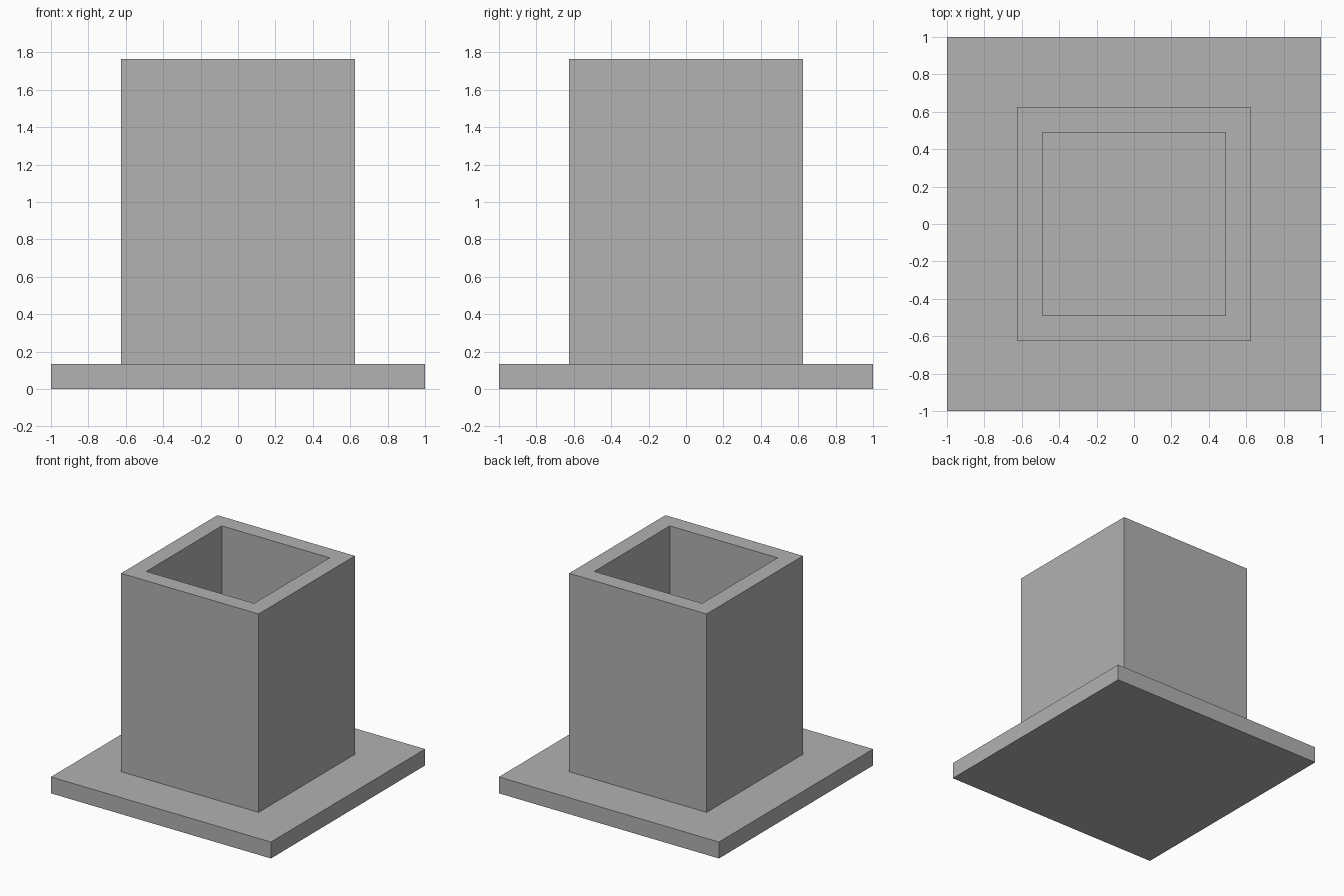
import bpy
import bmesh

cube = bpy.data.objects.get("Cube")
if cube:
    bpy.data.objects.remove(cube, do_unlink=True)

BASE_HALF, BASE_TOP = 1.0, 0.135
OUTER, INNER, TOP = 0.625, 0.49, 1.765

grey = bpy.data.materials.new("plain grey")
grey.use_nodes = True
colour = (0.445, 0.445, 0.445, 1)
grey.diffuse_color = colour
grey.node_tree.nodes["Principled BSDF"].inputs["Base Color"].default_value = colour


def square(bm, half, z):
    """Four corners of a centred square, counter-clockwise."""
    corners = ((-1, -1), (1, -1), (1, 1), (-1, 1))
    return [bm.verts.new((x * half, y * half, z)) for x, y in corners]


def stepped_solid(name, profile):
    """Join square rings given as (half width, height) and cap both ends."""
    bm = bmesh.new()
    rings = [square(bm, half, z) for half, z in profile]
    bm.faces.new(reversed(rings[0]))
    for low, high in zip(rings, rings[1:]):
        for i in range(4):
            j = (i + 1) % 4
            bm.faces.new((low[i], low[j], high[j], high[i]))
    bm.faces.new(rings[-1])
    bmesh.ops.recalc_face_normals(bm, faces=bm.faces)
    mesh = bpy.data.meshes.new(name)
    bm.to_mesh(mesh)
    bm.free()
    mesh.materials.append(grey)
    obj = bpy.data.objects.new(name, mesh)
    bpy.context.collection.objects.link(obj)
    return obj


# Flat foot plate carrying a hollow square column, open at the top
stepped_solid("base_and_hollow_column", [
    (BASE_HALF, 0), (BASE_HALF, BASE_TOP),
    (OUTER, BASE_TOP), (OUTER, TOP),
    (INNER, TOP), (INNER, BASE_TOP),
])
